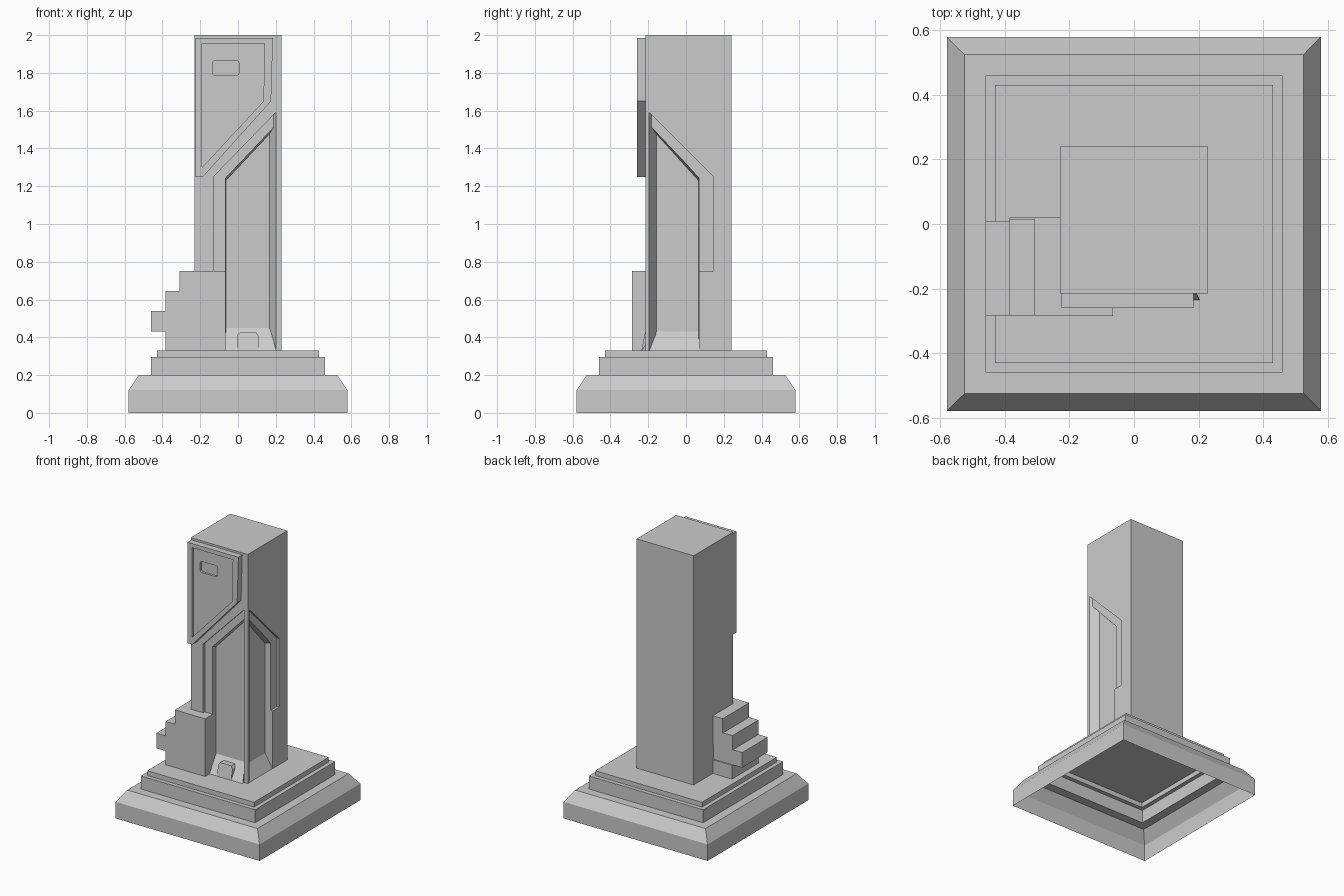
import bpy, bmesh, math

if "Cube" in bpy.data.objects:
    bpy.data.objects.remove(bpy.data.objects["Cube"])


def loft(name, rings, cap_start=True, cap_end=True):
    """Skin a list of equal-length point rings into one object."""
    bm = bmesh.new()
    vs = [[bm.verts.new(p) for p in r] for r in rings]
    n = len(rings[0])
    for a, b in zip(vs, vs[1:]):
        for i in range(n):
            j = (i + 1) % n
            bm.faces.new((a[i], a[j], b[j], b[i]))
    if cap_start:
        bm.faces.new(vs[0][::-1])
    if cap_end:
        bm.faces.new(vs[-1])
    bmesh.ops.recalc_face_normals(bm, faces=bm.faces)
    me = bpy.data.meshes.new(name)
    bm.to_mesh(me)
    bm.free()
    ob = bpy.data.objects.new(name, me)
    bpy.context.collection.objects.link(ob)
    return ob


def box(name, x0, x1, y0, y1, z0, z1):
    return loft(name, [[(x0, y0, z), (x1, y0, z), (x1, y1, z), (x0, y1, z)] for z in (z0, z1)])


def cut(target, cutter):
    cutter.hide_render = True
    cutter.hide_set(True)
    m = target.modifiers.new(cutter.name, 'BOOLEAN')
    m.operation = 'DIFFERENCE'
    m.solver = 'EXACT'
    m.object = cutter


FRONT, SIDE = -0.215, 0.23


def on_front(pts, depth):
    return [(u, FRONT + depth, v) for u, v in pts]


def on_side(pts, depth):
    return [(SIDE - depth, u, v) for u, v in pts]


def recess(name, place, outer, inner, depth):
    return loft(name, [place(outer, -0.05), place(outer, 0), place(inner, depth)])


# Stepped plinth, open underneath
profile = [(0.58, 0), (0.58, 0.12), (0.525, 0.2), (0.46, 0.2), (0.46, 0.295), (0.43, 0.295), (0.43, 0.33)]
loft("plinth", [[(-h, -h, z), (h, -h, z), (h, h, z), (-h, h, z)] for h, z in profile], cap_start=False)

# Tower with tapered niches either side of the front right corner
tower = box("tower", -0.23, SIDE, FRONT, 0.24, 0.33, 2.0)
cut(tower, recess("front_band_cutter", on_front,
    [(-0.13, 0.75), (-0.13, 1.25), (0.2, 1.59), (0.2, 0.75)],
    [(-0.13, 0.75), (-0.13, 1.25), (0.188, 1.578), (0.188, 0.75)], 0.018))
cut(tower, recess("front_niche_cutter", on_front,
    [(-0.067, 0.3), (-0.067, 1.25), (0.2, 1.53), (0.2, 0.3)],
    [(-0.064, 0.3), (-0.064, 1.23), (0.166, 1.475), (0.166, 0.3)], 0.055))
cut(tower, recess("side_band_cutter", on_side,
    [(0.145, 0.75), (0.145, 1.25), (-0.195, 1.59), (-0.195, 0.75)],
    [(0.145, 0.75), (0.145, 1.25), (-0.182, 1.577), (-0.182, 0.75)], 0.018))
cut(tower, recess("side_niche_cutter", on_side,
    [(0.07, 0.3), (0.07, 1.25), (-0.195, 1.53), (-0.195, 0.3)],
    [(0.066, 0.3), (0.066, 1.23), (-0.156, 1.475), (-0.156, 0.3)], 0.058))

# Sloped sills in the niches
loft("front_sill", [
    [(-0.068, -0.235, 0.33), (-0.068, -0.15, 0.33), (-0.068, -0.15, 0.45), (-0.068, -0.16, 0.45)],
    [(0.203, -0.235, 0.33), (0.168, -0.15, 0.33), (0.168, -0.15, 0.45), (0.168, -0.16, 0.45)]])
loft("side_sill", [
    [(0.228, -0.195, 0.33), (0.165, -0.158, 0.33), (0.165, -0.158, 0.445), (0.178, -0.158, 0.42)],
    [(0.228, 0.07, 0.33), (0.165, 0.07, 0.33), (0.165, 0.07, 0.445), (0.178, 0.07, 0.42)]])

# Small door block on the front sill
door = [(-0.005, 0.33), (-0.005, 0.41), (0.008, 0.425), (0.097, 0.425), (0.11, 0.405), (0.11, 0.33)]
loft("sill_door", [[(u, -0.236 + (v - 0.33) * 0.2, v) for u, v in door],
                   [(u, -0.16, v) for u, v in door]])

# Upper front panel with recessed face
rim = [(-0.225, 1.25), (-0.185, 1.25), (0.175, 1.65), (0.185, 1.985), (-0.225, 1.985)]
face = [(-0.19, 1.3), (-0.184, 1.306), (0.135, 1.65), (0.14, 1.955), (-0.19, 1.955)]
panel = loft("front_panel", [on_front(rim, 0.005), on_front(rim, -0.045),
                             on_front(face, -0.045), on_front(face, -0.028)])

# Rounded slot in the panel
slot = []
for cx, cz, a0 in ((-0.01, 1.85, 0), (-0.12, 1.85, 90), (-0.12, 1.8, 180), (-0.01, 1.8, 270)):
    for k in range(4):
        a = math.radians(a0 + 30 * k)
        slot.append((cx + 0.015 * math.cos(a), cz + 0.015 * math.sin(a)))
cut(panel, loft("slot_cutter", [on_front(slot, -0.06), on_front(slot, -0.012)]))

# Stacked steps wrapping the front left corner
steps = [(-0.385, 0.02, 0.33, 0.43), (-0.46, 0.01, 0.43, 0.54),
         (-0.385, 0.015, 0.54, 0.645), (-0.31, 0.02, 0.645, 0.75)]
for i, (x, back, z0, z1) in enumerate(steps):
    box(f"step_{i + 1}", x, -0.228, -0.284, back, z0, z1)

# Front plate of the steps, reaching across to the niche
plate = [(-0.24, 0.33), (-0.24, 0.75), (-0.065, 0.75), (-0.065, 0.33)]
loft("step_plate", [on_front(plate, -0.07), on_front(plate, 0.003)])
